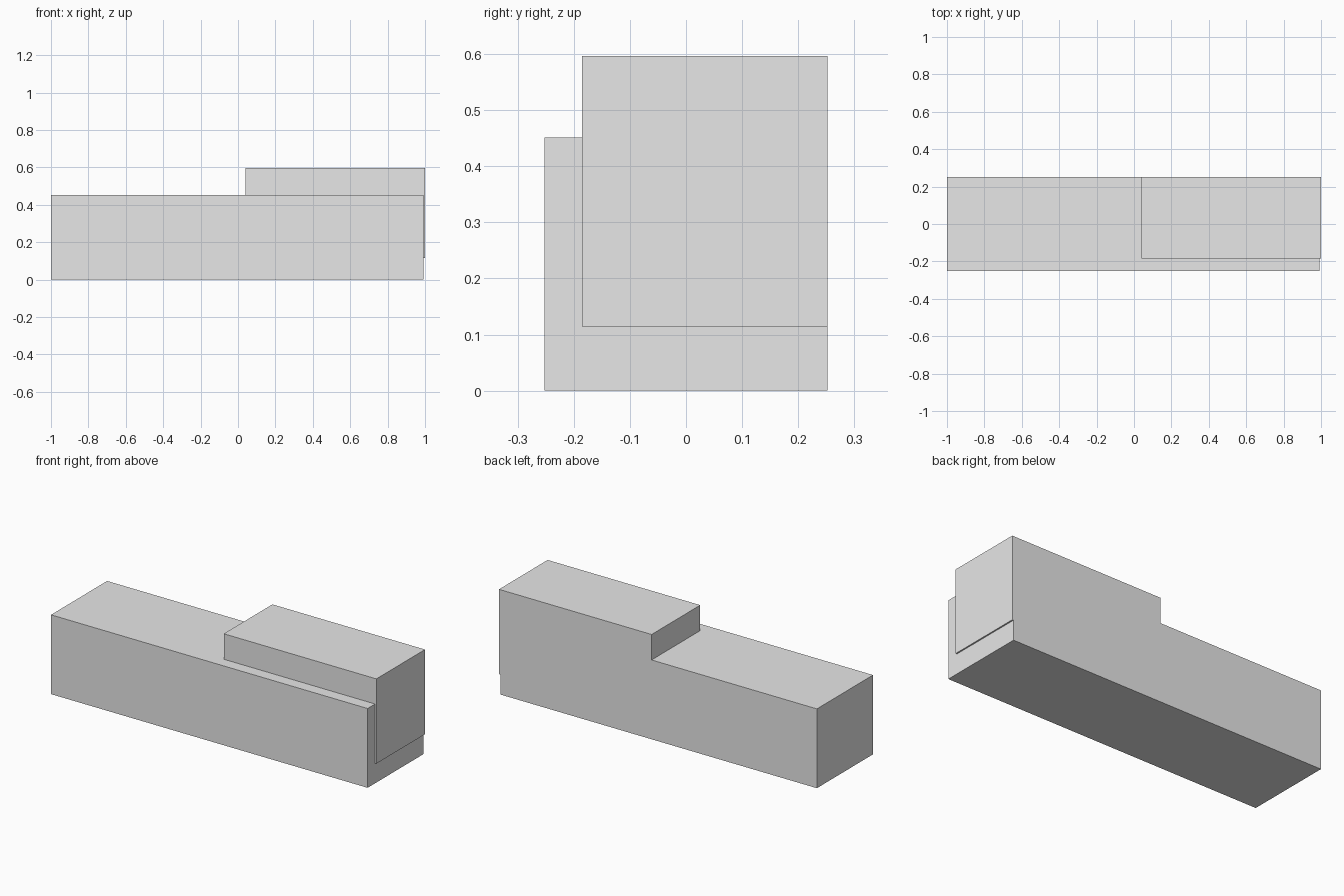
import bpy
from mathutils import Vector

cube = bpy.data.objects.get("Cube")
if cube:
    bpy.data.objects.remove(cube, do_unlink=True)

grey = bpy.data.materials.new("light_grey")
grey.use_nodes = True
grey.diffuse_color = (0.8, 0.8, 0.8, 1)
for node in grey.node_tree.nodes:
    if node.type == "BSDF_PRINCIPLED":
        node.inputs["Base Color"].default_value = grey.diffuse_color


def box(name, low, high):
    """Sharp-edged box between two opposite corners."""
    low, high = Vector(low), Vector(high)
    bpy.ops.mesh.primitive_cube_add(size=1, location=(low + high) / 2)
    obj = bpy.context.object
    obj.name = name
    obj.scale = high - low
    bpy.ops.object.transform_apply(location=False, rotation=False, scale=True)
    obj.data.materials.append(grey)
    return obj


BACK = 0.252

# Long lower body
box("long_base", (-1, -BACK, 0), (0.992, BACK, 0.451))

# Raised block, sunk into the body, flush at the back and just proud of the end
box("raised_block", (0.04, -0.185, 0.114), (1, BACK, 0.596))
